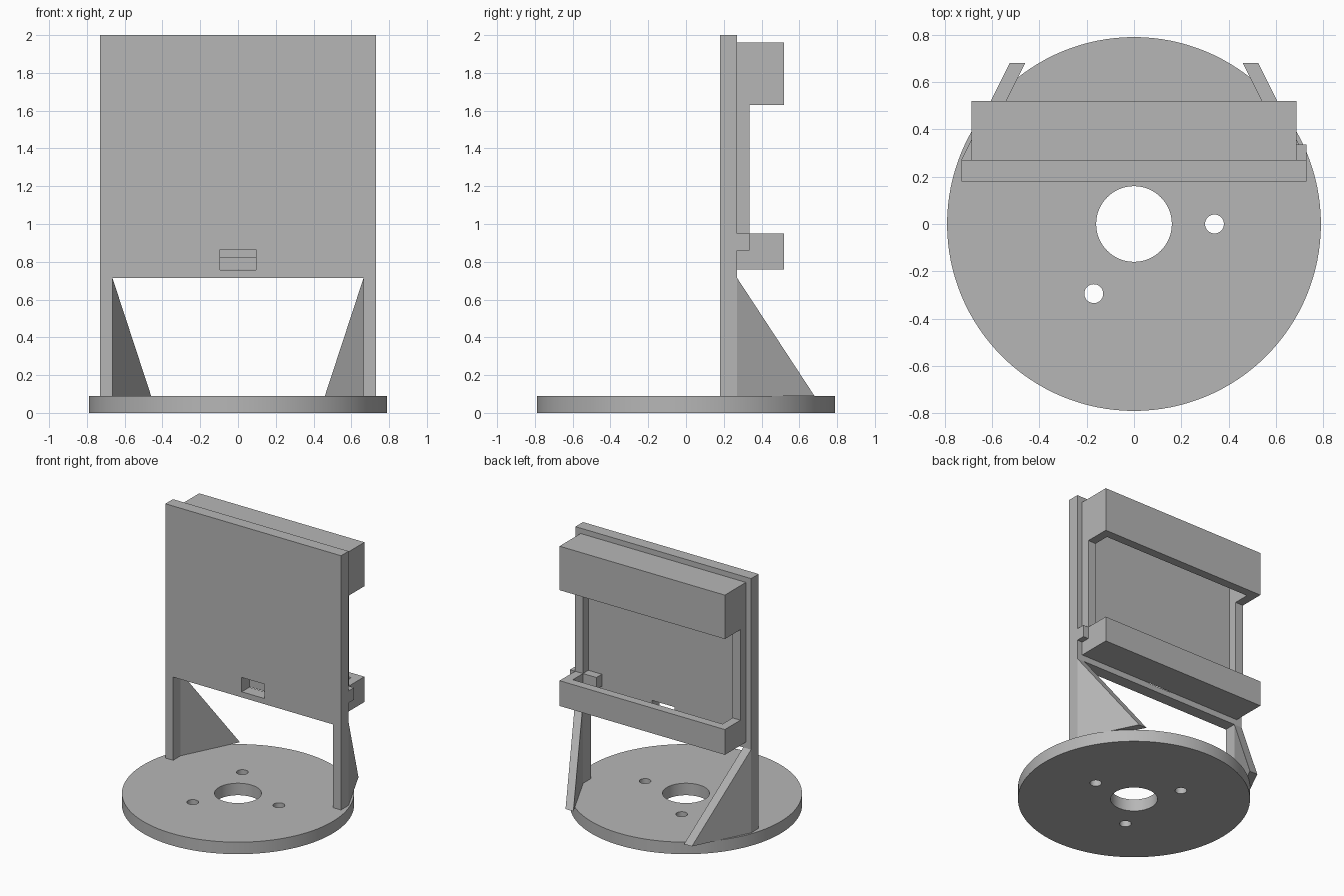
import bpy
import bmesh
import math
from mathutils import Vector

if "Cube" in bpy.data.objects:
    bpy.data.objects.remove(bpy.data.objects["Cube"])

grey = bpy.data.materials.new("plain_grey")
grey.use_nodes = True
COLOUR = (0.47, 0.47, 0.47, 1)
grey.diffuse_color = COLOUR
grey.node_tree.nodes["Principled BSDF"].inputs["Base Color"].default_value = COLOUR


def finish(name, bm):
    bmesh.ops.recalc_face_normals(bm, faces=bm.faces)
    mesh = bpy.data.meshes.new(name)
    bm.to_mesh(mesh)
    bm.free()
    mesh.materials.append(grey)
    obj = bpy.data.objects.new(name, mesh)
    bpy.context.collection.objects.link(obj)
    return obj


def prism(name, points, offset):
    """Extrude a flat polygon along an offset vector."""
    bm = bmesh.new()
    face = bm.faces.new([bm.verts.new(p) for p in points])
    out = bmesh.ops.extrude_face_region(bm, geom=[face])
    moved = [v for v in out["geom"] if isinstance(v, bmesh.types.BMVert)]
    bmesh.ops.translate(bm, verts=moved, vec=Vector(offset))
    return finish(name, bm)


def box(name, x0, x1, y0, y1, z0, z1):
    base = [(x0, y0, z0), (x1, y0, z0), (x1, y1, z0), (x0, y1, z0)]
    return prism(name, base, (0, 0, z1 - z0))


def cylinder(name, x, y, radius, z0, z1, sides):
    ring = [(x + radius * math.cos(2 * math.pi * i / sides),
             y + radius * math.sin(2 * math.pi * i / sides), z0) for i in range(sides)]
    return prism(name, ring, (0, 0, z1 - z0))


def select(obj):
    bpy.ops.object.select_all(action="DESELECT")
    obj.select_set(True)
    bpy.context.view_layer.objects.active = obj


def cut(obj, cutter):
    """Subtract the cutter, then remove it."""
    mod = obj.modifiers.new("cut", "BOOLEAN")
    mod.operation = "DIFFERENCE"
    mod.solver = "EXACT"
    mod.object = cutter
    select(obj)
    bpy.ops.object.modifier_apply(modifier=mod.name)
    bpy.data.objects.remove(cutter)


BASE_TOP = 0.09
WALL = 0.065
HALF = 0.73       # half width of the panel
FRONT, BACK = 0.18, 0.27
ARCH = 0.715      # underside of the panel between the legs

# Round base with a centre hole and three screw holes
base = cylinder("round_base", 0, 0, 0.79, 0, BASE_TOP, 128)
cut(base, cylinder("centre_cutter", 0, 0, 0.16, -0.1, 0.2, 64))
for k in range(3):
    a = k * 2 * math.pi / 3
    cut(base, cylinder("screw_cutter", 0.34 * math.cos(a), 0.34 * math.sin(a),
                       0.04, -0.1, 0.2, 32))
select(base)
bpy.ops.object.shade_smooth_by_angle(angle=math.radians(30))

# Upright panel standing on two narrow legs
inner = HALF - WALL
outline = [(-HALF, BASE_TOP), (-HALF, 2), (HALF, 2), (HALF, BASE_TOP),
           (inner, BASE_TOP), (inner, ARCH), (-inner, ARCH), (-inner, BASE_TOP)]
panel = prism("upright_panel", [(x, FRONT, z) for x, z in outline], (0, BACK - FRONT, 0))
cut(panel, box("slot_cutter", -0.095, 0.095, 0.1, 0.4, 0.757, 0.865))

# Rear holder: two deep bars joined by thin side rails, hollow inside
holder = box("rear_holder", -0.687, 0.687, BACK, 0.52, 0.76, 1.96)
cut(holder, box("window_cutter", -0.9, 0.9, BACK + WALL, 0.7, 0.95, 1.63))
cut(holder, box("pocket_cutter", -0.622, 0.622, 0.2, 0.52 - WALL, 0.76 + WALL, 1.96 - WALL))

# Small tab through the end of the lower bar
box("holder_tab", 0.51, HALF, BACK, BACK + WALL, 0.86, 0.95)

# Slanted triangular braces behind the legs, turned inward
for side, name in ((1, "left_brace"), (-1, "right_brace")):
    tip = HALF - 0.205
    triangle = [(side * HALF, BACK, BASE_TOP), (side * HALF, BACK, ARCH),
                (side * tip, 0.68, BASE_TOP)]
    prism(name, triangle, (-side * WALL, 0, 0))
